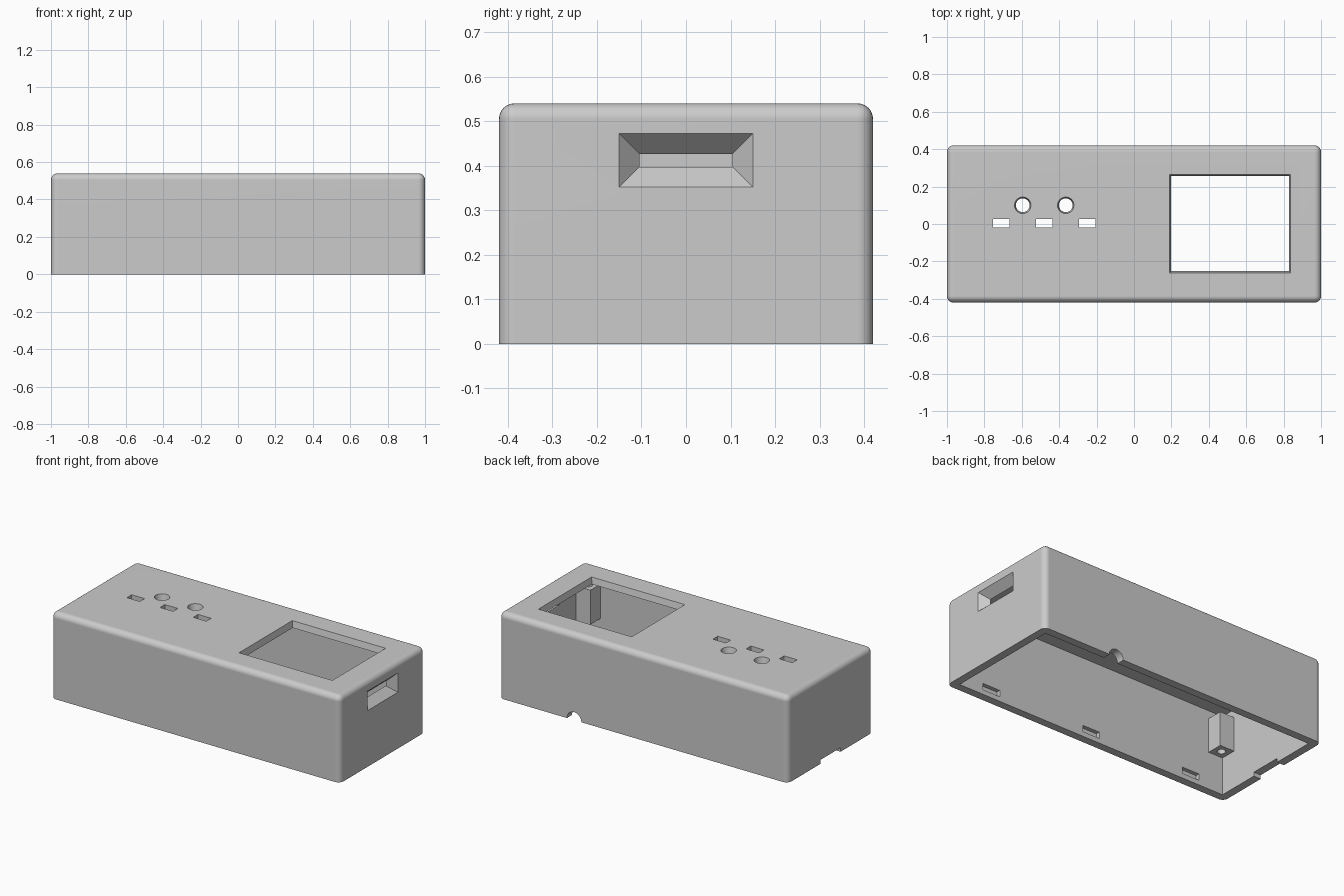
import bpy, bmesh
from math import pi
from mathutils import Matrix, Vector

old = bpy.data.objects.get("Cube")
if old:
    bpy.data.objects.remove(old, do_unlink=True)

L, W, H = 2.0, 0.84, 0.54      # outer size
WALL, ROOF = 0.05, 0.04        # shell thickness

grey = bpy.data.materials.new("matte_grey")
grey.use_nodes = True
colour = (0.6, 0.6, 0.6, 1)
grey.diffuse_color = colour
grey.node_tree.nodes["Principled BSDF"].inputs["Base Color"].default_value = colour


def finish(name, bm):
    bmesh.ops.recalc_face_normals(bm, faces=bm.faces)
    mesh = bpy.data.meshes.new(name)
    bm.to_mesh(mesh)
    bm.free()
    mesh.materials.append(grey)
    obj = bpy.data.objects.new(name, mesh)
    bpy.context.collection.objects.link(obj)
    return obj


def box(name, low, high):
    bm = bmesh.new()
    low, high = Vector(low), Vector(high)
    size, mid = high - low, (low + high) / 2
    bmesh.ops.create_cube(bm, size=1)
    for v in bm.verts:
        v.co = Vector(a * s for a, s in zip(v.co, size)) + mid
    return finish(name, bm)


def tapered(name, bottom, top, depth, matrix):
    """Four-sided block along local z whose two ends differ in size."""
    bm = bmesh.new()
    bmesh.ops.create_cube(bm, size=1)
    for v in bm.verts:
        w, h = top if v.co.z > 0 else bottom
        v.co = Vector((v.co.x * w, v.co.y * h, v.co.z * depth))
    bm.transform(matrix)
    return finish(name, bm)


def cylinder(name, r_low, r_high, depth, matrix, sides=32):
    bm = bmesh.new()
    bmesh.ops.create_cone(bm, cap_ends=True, segments=sides, radius1=r_low,
                          radius2=r_high, depth=depth, matrix=matrix)
    return finish(name, bm)


def activate(obj):
    bpy.ops.object.select_all(action='DESELECT')
    obj.select_set(True)
    bpy.context.view_layer.objects.active = obj


def cut(target, cutter):
    cutter.hide_render = True
    activate(target)
    mod = target.modifiers.new("cut", 'BOOLEAN')
    mod.operation = 'DIFFERENCE'
    mod.solver = 'EXACT'
    mod.object = cutter
    bpy.ops.object.modifier_apply(modifier=mod.name)
    bpy.data.objects.remove(cutter, do_unlink=True)


def smooth(obj):
    activate(obj)
    bpy.ops.object.shade_smooth_by_angle(angle=pi / 6)
    mod = obj.modifiers.new("flat_normals", 'WEIGHTED_NORMAL')
    mod.keep_sharp = True


# Outer case, rounded on the upright and top edges
bm = bmesh.new()
bmesh.ops.create_cube(bm, size=1)
for v in bm.verts:
    v.co = Vector((v.co.x * L, v.co.y * W, (v.co.z + 0.5) * H))
edges = [e for e in bm.edges if any(v.co.z > 0.1 for v in e.verts)]
bmesh.ops.bevel(bm, geom=edges, offset=0.035, segments=6, profile=0.5, affect='EDGES')
case = finish("case_shell", bm)

# Hollow inside, open at the bottom
ix, iy = L / 2 - WALL, W / 2 - WALL
cut(case, box("cavity", (-ix, -iy, -0.1), (ix, iy, H - ROOF)))

# Screen window with slightly sloping sides
cut(case, tapered("window_cut", (0.625, 0.505), (0.65, 0.53), 0.06,
                  Matrix.Translation((0.513, 0.002, H - 0.02))))

# Round button holes and small light slots
for x in (-0.595, -0.365):
    cut(case, cylinder("button_cut", 0.036, 0.045, 0.05,
                       Matrix.Translation((x, 0.1, H - 0.02))))
for x in (-0.71, -0.48, -0.25):
    cut(case, box("light_cut", (x - 0.045, -0.02, H - 0.1), (x + 0.045, 0.027, H + 0.1)))

# Funnel-shaped port in the left end
cut(case, tapered("port_cut", (0.02, 0.2), (0.13, 0.31), 0.06,
                  Matrix.Translation((L / 2 - 0.025, 0, 0.412))
                  @ Matrix.Rotation(pi / 2, 4, 'Y')))

# Cable notch in the back and shallow notch in the right end
cut(case, cylinder("cable_cut", 0.05, 0.05, 0.2,
                   Matrix.Translation((0.48, W / 2, 0)) @ Matrix.Rotation(pi / 2, 4, 'X')))
cut(case, box("end_notch_cut", (-L / 2 - 0.1, -0.1, -0.1), (-ix + 0.02, 0.1, 0.025)))

# Snap pockets inside the long walls
for x in (-0.72, 0, 0.72):
    for s in (-1, 1):
        y = sorted((s * (iy - 0.02), s * (iy + 0.025)))
        cut(case, box("snap_cut", (x - 0.06, y[0], 0.03), (x + 0.06, y[1], 0.07)))
smooth(case)

# Screw posts in the four inner corners
for sx, side in ((-1, "right"), (1, "left")):
    for sy, end in ((-1, "front"), (1, "back")):
        xs = sorted((sx * (ix - 0.1), sx * (ix + 0.003)))
        ys = sorted((sy * (iy - 0.1), sy * (iy + 0.003)))
        post = box(f"screw_post_{end}_{side}", (xs[0], ys[0], 0.235), (xs[1], ys[1], 0.45))
        cut(post, cylinder("screw_cut", 0.024, 0.024, 0.5,
                           Matrix.Translation((sx * (ix - 0.05), sy * (iy - 0.05), 0.35)), 24))
        smooth(post)
